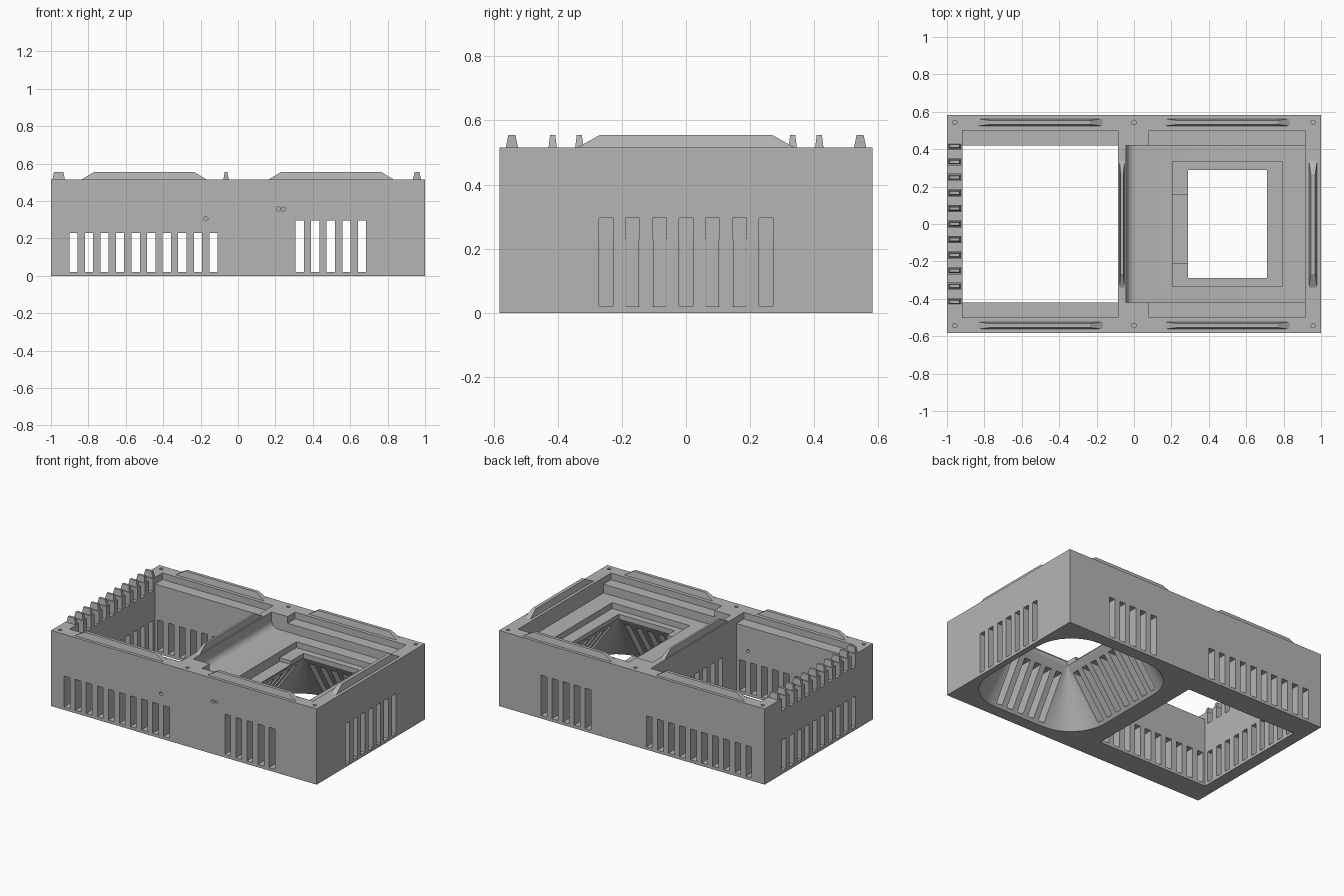
import bpy, bmesh, math
from mathutils import Vector

if "Cube" in bpy.data.objects:
    bpy.data.objects.remove(bpy.data.objects["Cube"])

grey = bpy.data.materials.new("plain grey")
grey.use_nodes = True
COLOUR = (0.46, 0.46, 0.46, 1)
grey.diffuse_color = COLOUR
grey.node_tree.nodes["Principled BSDF"].inputs["Base Color"].default_value = COLOUR

W, D, TOP, TIP = 1.0, 0.582, 0.515, 0.555
LEDGE, FLOOR, SEAT, RIM = 0.47, 0.41, 0.37, 0.34
PITCH, SLOT = 0.0832, 0.022


def make(name, bm):
    bmesh.ops.recalc_face_normals(bm, faces=bm.faces)
    mesh = bpy.data.meshes.new(name)
    bm.to_mesh(mesh)
    bm.free()
    mesh.materials.append(grey)
    ob = bpy.data.objects.new(name, mesh)
    bpy.context.scene.collection.objects.link(ob)
    return ob


def loft(bm, rings):
    """Skin closed rings of equal length and cap both ends."""
    loops = [[bm.verts.new(p) for p in ring] for ring in rings]
    n = len(loops[0])
    for a, b in zip(loops, loops[1:]):
        for i in range(n):
            j = (i + 1) % n
            bm.faces.new((a[i], a[j], b[j], b[i]))
    bm.faces.new(loops[0][::-1])
    bm.faces.new(loops[-1])


def rect(x0, x1, y0, y1, z):
    return [(x0, y0, z), (x1, y0, z), (x1, y1, z), (x0, y1, z)]


def add_box(bm, x0, x1, y0, y1, z0, z1):
    loft(bm, [rect(x0, x1, y0, y1, z0), rect(x0, x1, y0, y1, z1)])


def add_ridge(bm, cx, cy, base, tip):
    """Tapered rib standing on the top face, given half sizes."""
    loft(bm, [rect(cx - hx, cx + hx, cy - hy, cy + hy, z)
              for (hx, hy), z in ((base, TOP), (tip, TIP))])


def cut(body, bm):
    cutter = make("cutter", bm)
    cutter.hide_render = True
    mod = body.modifiers.new("cut", 'BOOLEAN')
    mod.operation, mod.solver, mod.object = 'DIFFERENCE', 'EXACT', cutter
    bpy.context.view_layer.objects.active = body
    bpy.ops.object.modifier_apply(modifier=mod.name)
    bpy.data.objects.remove(cutter)


def cut_box(*args):
    bm = bmesh.new()
    add_box(bm, *args)
    cut(body, bm)


def cut_row(count, box):
    """Cut a row of slots; box(i) gives the limits of each slot."""
    bm = bmesh.new()
    for i in range(count):
        add_box(bm, *box(i))
    cut(body, bm)


# Main block
bm = bmesh.new()
add_box(bm, -W, W, -D, D, 0, TOP)
body = make("body", bm)

# Open well with shallow side ledges
cut_box(-0.918, -0.085, -0.42, 0.42, -0.1, 0.7)
cut_box(-0.918, -0.085, -0.5, 0.5, LEDGE, 0.7)

# Pocket with a coved edge beside the divider
cut_box(0.08, 0.915, -0.5, 0.5, LEDGE, 0.7)
R = 0.05
profile = [(0.915, FLOOR), (0.915, 0.7), (-0.042, 0.7)]
for k in range(9):
    a = math.pi / 2 * k / 8
    profile.append((-0.042 + R * (1 - math.cos(a)), FLOOR + R * (1 - math.sin(a))))
bm = bmesh.new()
loft(bm, [[(x, y, z) for x, z in profile] for y in (-0.42, 0.42)])
cut(body, bm)

# Stepped seat and its side channel
cut_box(0.205, 0.79, -0.335, 0.335, SEAT, 0.6)
cut_box(0.205, 0.4, -0.21, 0.155, RIM + 0.005, 0.6)


# Square opening flaring to a rounded opening underneath
def rounded(hx, hy, r, z):
    ring = []
    for q, (sx, sy) in enumerate(((1, 1), (-1, 1), (-1, -1), (1, -1))):
        for k in range(9):
            a = math.pi / 2 * (q + k / 8)
            ring.append((0.5 + sx * (hx - r) + r * math.cos(a),
                         sy * (hy - r) + r * math.sin(a), z))
    return ring


bm = bmesh.new()
loft(bm, [rounded(0.46, 0.5, 0.27, -0.02), rounded(0.46, 0.5, 0.27, 0),
          rounded(0.21, 0.29, 0.002, RIM), rounded(0.21, 0.29, 0.002, 0.6)])
cut(body, bm)


# Vent slots on the long sides, the two ends and the divider
def long_slots(start, top):
    return lambda i: (start + PITCH * i - SLOT, start + PITCH * i + SLOT,
                      -0.7, 0.7, 0.02, top)


def end_slots(start, x0, x1, z0, z1):
    return lambda i: (x0, x1, start + PITCH * i - SLOT, start + PITCH * i + SLOT, z0, z1)


cut_row(10, long_slots(-0.88, 0.23))
cut_row(5, long_slots(0.33, 0.295))
cut_row(7, end_slots(-3 * PITCH, -0.2, 1.1, 0.02, 0.295))
cut_row(10, end_slots(-4.5 * PITCH, -1.1, -0.8, 0.02, 0.23))

# Comb notches along the open end
cut_row(10, end_slots(-4.5 * PITCH, -1.1, -0.8, 0.43, 0.7))


# Screw holes in the top, pin holes in the front
def add_hole(bm, centre, axis, r, depth):
    c, n = Vector(centre), Vector(axis)
    u = n.orthogonal().normalized()
    v = n.cross(u)
    ring = [c + r * (u * math.cos(a) + v * math.sin(a))
            for a in (math.tau * k / 16 for k in range(16))]
    loft(bm, [[p + n * t for p in ring] for t in (-depth, 0.05)])


bm = bmesh.new()
for x in (-0.958, 0, 0.958):
    for s in (-1, 1):
        add_hole(bm, (x, s * 0.543, TOP), (0, 0, 1), 0.012, 0.08)
for x, z, depth in ((-0.172, 0.305, 0.2), (0.216, 0.357, 0.06), (0.242, 0.357, 0.06)):
    add_hole(bm, (x, -D, z), (0, -1, 0), 0.011, depth)
cut(body, bm)

# Tapered locating ribs on the rim and divider
for end, cx in (("right", -0.502), ("left", 0.498)):
    for side, s in (("front", -1), ("back", 1)):
        bm = bmesh.new()
        add_ridge(bm, cx, s * 0.543, (0.334, 0.019), (0.268, 0.011))
        make(f"{side}_{end}_rib", bm)
for name, cx, base, tip in (("divider_rib", -0.064, 0.014, 0.007),
                            ("end_rib", 0.957, 0.022, 0.012)):
    bm = bmesh.new()
    add_ridge(bm, cx, 0, (base, 0.34), (tip, 0.268))
    make(name, bm)

# Comb teeth between the notches
bm = bmesh.new()
for i in range(-5, 6):
    add_ridge(bm, -0.959, PITCH * i, (0.033, 0.013), (0.025, 0.008))
make("comb_teeth", bm)

# Smooth the cove and flared opening while keeping edges sharp
bpy.ops.object.select_all(action='DESELECT')
body.select_set(True)
bpy.context.view_layer.objects.active = body
bpy.ops.object.shade_smooth_by_angle(angle=math.radians(25))
